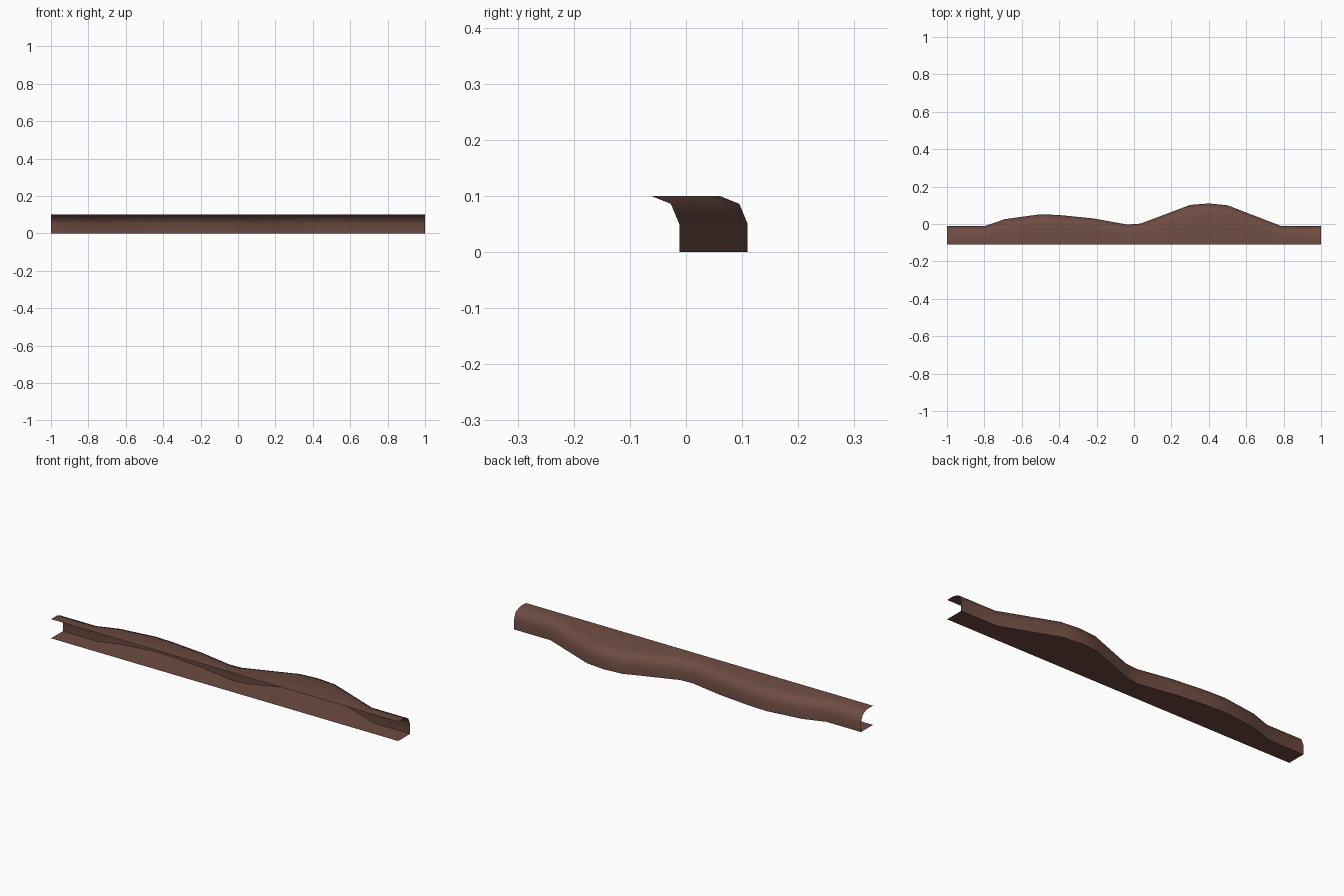
import bpy, bmesh, math

if "Cube" in bpy.data.objects:
    bpy.data.objects.remove(bpy.data.objects["Cube"])

# Material
brown = bpy.data.materials.new("earth brown")
brown.diffuse_color = (0.153, 0.072, 0.053, 1)
brown.use_nodes = True
brown.node_tree.nodes["Principled BSDF"].inputs["Base Color"].default_value = brown.diffuse_color

# Wavy back line in plan (x, y)
back_line = [(-1, -0.012), (-0.8, -0.012), (-0.69, 0.026), (-0.5, 0.052), (-0.4, 0.048),
             (-0.22, 0.03), (-0.035, -0.003), (0.035, 0.002), (0.3, 0.102), (0.4, 0.11),
             (0.5, 0.1), (0.79, -0.012), (1, -0.012)]
# Rounded wall section: (offset forward from the back line, z)
section = [(0, 0), (0, 0.05), (0.015, 0.086), (0.05, 0.1)]
FRONT = -0.11

# Open-fronted ledge: floor, wavy back wall with rounded shoulder, flat top
bm = bmesh.new()
rows = []
for x, y in back_line:
    pts = [(x, FRONT, 0)] + [(x, y - o, z) for o, z in section] + [(x, FRONT, 0.1)]
    rows.append([bm.verts.new(p) for p in pts])
for a, b in zip(rows, rows[1:]):
    for i in range(len(a) - 1):
        bm.faces.new((a[i], a[i + 1], b[i + 1], b[i]))
bm.normal_update()
# Outward direction: the floor must face down
floor = min(bm.faces, key=lambda f: f.calc_center_median().z)
if floor.normal.z > 0:
    bmesh.ops.reverse_faces(bm, faces=bm.faces[:])

mesh = bpy.data.meshes.new("wavy_ledge")
bm.to_mesh(mesh)
bm.free()
mesh.materials.append(brown)
ledge = bpy.data.objects.new("wavy_ledge", mesh)
bpy.context.collection.objects.link(ledge)
bpy.context.view_layer.objects.active = ledge
ledge.select_set(True)
bpy.ops.object.shade_smooth_by_angle(angle=math.radians(60))
